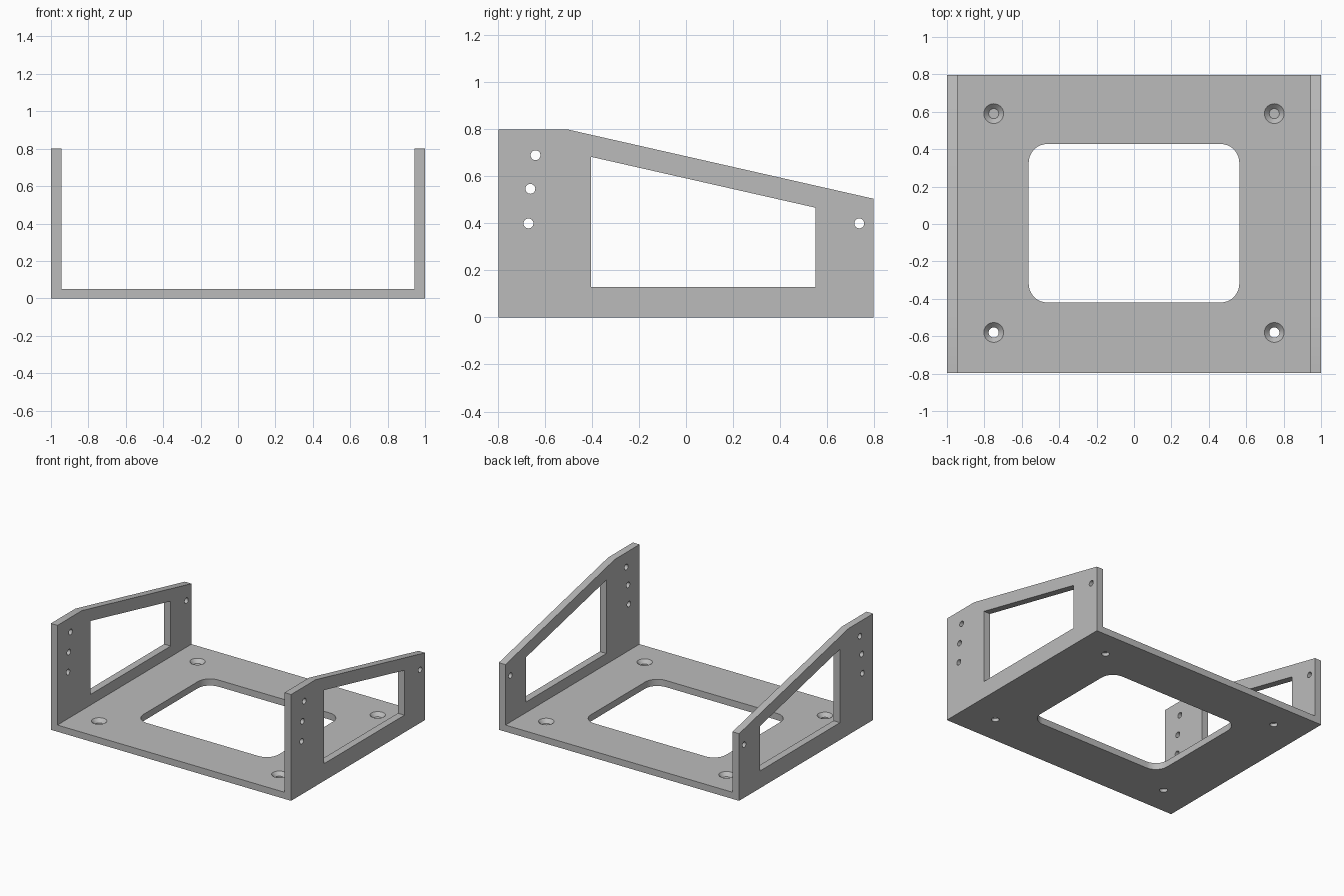
import bpy, bmesh, math
from mathutils import Matrix, Vector

old = bpy.data.objects.get("Cube")
if old:
    bpy.data.objects.remove(old, do_unlink=True)

grey = bpy.data.materials.new("plain grey")
grey.use_nodes = True
grey.diffuse_color = (0.5, 0.5, 0.5, 1)
grey.node_tree.nodes["Principled BSDF"].inputs["Base Color"].default_value = (0.5, 0.5, 0.5, 1)

HALF_Y, HEIGHT, WALL, FLOOR = 0.797, 0.80, 0.055, 0.05


def make_object(name, bm):
    bmesh.ops.recalc_face_normals(bm, faces=bm.faces)
    mesh = bpy.data.meshes.new(name)
    bm.to_mesh(mesh)
    bm.free()
    mesh.materials.append(grey)
    obj = bpy.data.objects.new(name, mesh)
    bpy.context.collection.objects.link(obj)
    return obj


def prism(name, profile, axis, lo, hi):
    """Extrude a 2D profile along x, y or z."""
    def place(p, d):
        return {"x": (d, *p), "y": (p[0], d, p[1]), "z": (*p, d)}[axis]
    bm = bmesh.new()
    face = bm.faces.new([bm.verts.new(place(p, lo)) for p in profile])
    grown = bmesh.ops.extrude_face_region(bm, geom=[face])["geom"]
    moved = [v for v in grown if isinstance(v, bmesh.types.BMVert)]
    bmesh.ops.translate(bm, verts=moved, vec=Vector(place((0, 0), hi - lo)))
    return make_object(name, bm)


def circle(cx, cy, r, start=0, turn=math.tau, steps=32):
    return [(cx + r * math.cos(start + turn * i / steps),
             cy + r * math.sin(start + turn * i / steps)) for i in range(steps)]


def rounded_rectangle(x, y0, y1, r):
    corners = [(x - r, y1 - r), (r - x, y1 - r), (r - x, y0 + r), (x - r, y0 + r)]
    points = []
    for i, (cx, cy) in enumerate(corners):
        points += circle(cx, cy, r, i * math.pi / 2, math.pi / 2 * 9 / 8, 9)
    return points


def cone(name, x, y, z0, z1, r0, r1):
    bm = bmesh.new()
    bmesh.ops.create_cone(bm, cap_ends=True, segments=32, radius1=r0, radius2=r1, depth=z1 - z0,
                          matrix=Matrix.Translation((x, y, (z0 + z1) / 2)))
    return make_object(name, bm)


def cut(target, cutter):
    mod = target.modifiers.new("cut", "BOOLEAN")
    mod.operation, mod.solver, mod.object = "DIFFERENCE", "EXACT", cutter
    bpy.context.view_layer.objects.active = target
    bpy.ops.object.modifier_apply(modifier=mod.name)
    bpy.data.objects.remove(cutter, do_unlink=True)


# U-shaped channel: floor with two upright side walls
inner = 1 - WALL
bracket = prism("mounting_bracket", [
    (-1, 0), (1, 0), (1, HEIGHT), (inner, HEIGHT), (inner, FLOOR),
    (-inner, FLOOR), (-inner, HEIGHT), (-1, HEIGHT)], "y", -HALF_Y, HALF_Y)

# Sloped top edge of both walls, falling to the back
slope = (0.505 - HEIGHT) / (HALF_Y + 0.505)
cut(bracket, prism("slope_cutter", [
    (-0.505, HEIGHT), (1, HEIGHT + slope * 1.505), (1, 1), (-0.505, 1)], "x", -1.2, 1.2))

# Window through both walls
cut(bracket, prism("window_cutter", [
    (-0.403, 0.13), (0.55, 0.13), (0.55, 0.467), (-0.403, 0.683)], "x", -1.2, 1.2))

# Screw holes through both walls
for y, z in [(-0.64, 0.69), (-0.662, 0.547), (-0.67, 0.40), (0.737, 0.40)]:
    cut(bracket, prism("screw_hole_cutter", circle(y, z, 0.021), "x", -1.2, 1.2))

# Rounded opening in the floor
cut(bracket, prism("floor_opening_cutter", rounded_rectangle(0.563, -0.42, 0.428, 0.10), "z", -0.1, 0.1))

# Countersunk holes in the floor corners
for x in (-0.75, 0.75):
    for y in (-0.58, 0.59):
        cut(bracket, prism("floor_hole_cutter", circle(x, y, 0.027), "z", -0.1, 0.1))
        cut(bracket, cone("countersink_cutter", x, y, 0.024, 0.054, 0.027, 0.057))

# Smooth the round holes, keep the plate edges sharp
bpy.ops.object.select_all(action="DESELECT")
bracket.select_set(True)
bpy.context.view_layer.objects.active = bracket
bpy.ops.object.shade_smooth_by_angle(angle=math.radians(30))
